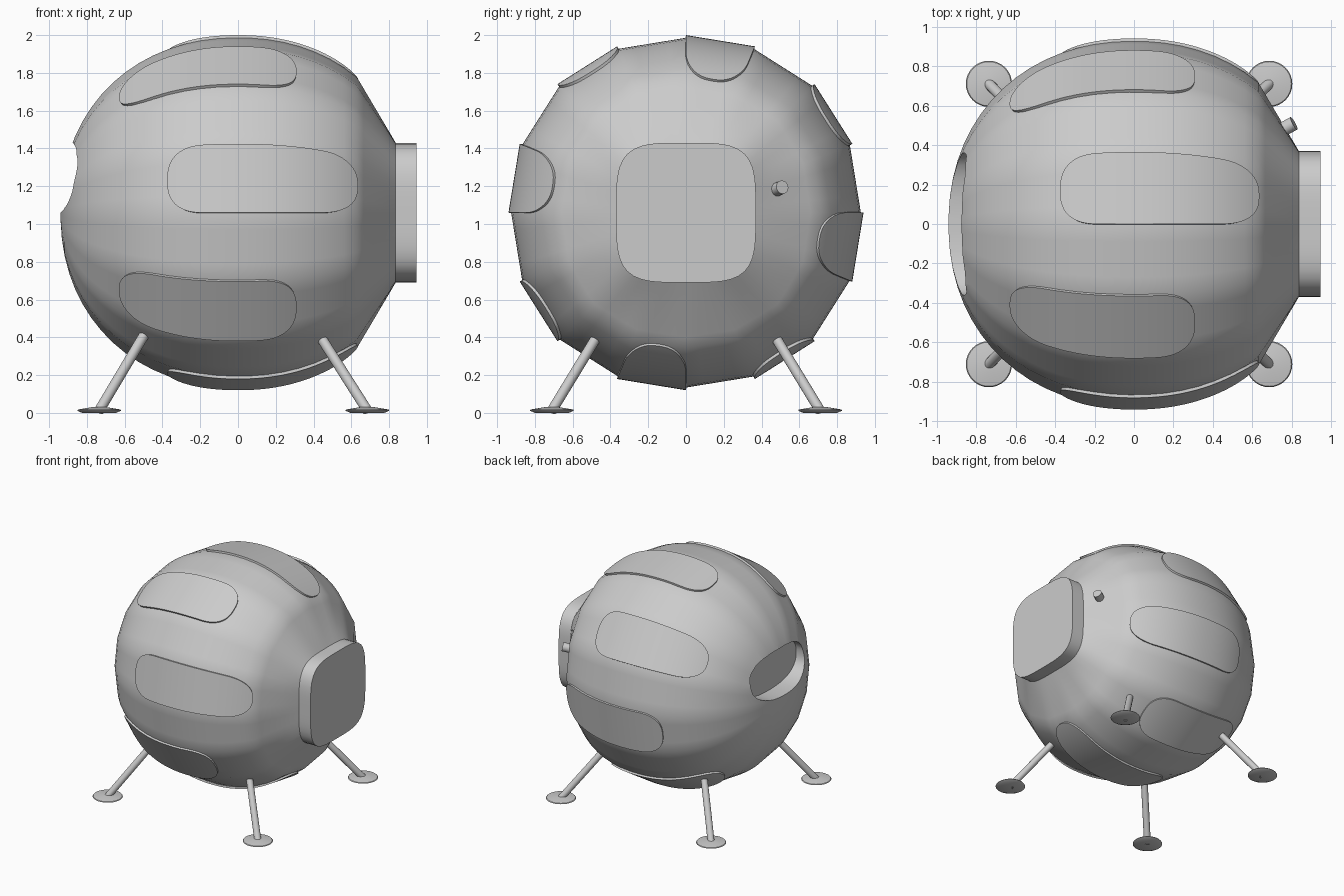
import bpy, bmesh, math
from mathutils import Vector

if "Cube" in bpy.data.objects:
    bpy.data.objects.remove(bpy.data.objects["Cube"])

CZ = 1.06                     # height of the hull centre
STEP = math.radians(22.5)     # the hull section has 16 sides
N = 2.147                     # the hull is a slightly boxy sphere

grey = bpy.data.materials.new("light_grey")
grey.diffuse_color = (0.6, 0.6, 0.6, 1)
grey.use_nodes = True
grey.node_tree.nodes["Principled BSDF"].inputs["Base Color"].default_value = grey.diffuse_color


def smooth(ob, angle):
    bpy.ops.object.select_all(action='DESELECT')
    ob.select_set(True)
    bpy.context.view_layer.objects.active = ob
    bpy.ops.object.shade_smooth_by_angle(angle=math.radians(angle))


def finish(name, bm, angle=40, recalc=True):
    bmesh.ops.remove_doubles(bm, verts=bm.verts[:], dist=1e-5)
    if recalc:
        bmesh.ops.recalc_face_normals(bm, faces=bm.faces[:])
    me = bpy.data.meshes.new(name)
    bm.to_mesh(me)
    bm.free()
    me.materials.append(grey)
    ob = bpy.data.objects.new(name, me)
    bpy.context.collection.objects.link(ob)
    smooth(ob, angle)
    return ob


def loft(name, rings, angle=40):
    """Skin a list of closed rings and cap both ends."""
    bm = bmesh.new()
    rows = [[bm.verts.new(p) for p in ring] for ring in rings]
    n = len(rows[0])
    for a, b in zip(rows, rows[1:]):
        for i in range(n):
            j = (i + 1) % n
            bm.faces.new((a[i], a[j], b[j], b[i]))
    bm.faces.new(rows[0])
    bm.faces.new(rows[-1])
    return finish(name, bm, angle)


def rod(name, a, b, r, sides=20):
    a, b = Vector(a), Vector(b)
    q = (b - a).to_track_quat('Z', 'Y')
    ring = [q @ Vector((r * math.cos(t), r * math.sin(t), 0))
            for t in (2 * math.pi * i / sides for i in range(sides))]
    return loft(name, [[a + p for p in ring], [b + p for p in ring]])


def squircle(t, n):
    return (abs(math.cos(t)) ** n + abs(math.sin(t)) ** n) ** (-1 / n)


def corner(k):
    """Corner k of the unit 16-sided section, in the yz plane."""
    t = k * STEP
    return Vector((0, math.cos(t), math.sin(t))) * squircle(t, N)


def profile(x, rx, r):
    """Section radius of the hull shape at x."""
    return r * max(0.0, 1 - abs(x / rx) ** N) ** (1 / N)


# Hull: faceted boxy sphere that blends into a rounded square hatch on +x
CENTRE = Vector((0, 0, CZ))
SUB = 4


def hull_ring(x, r, k):
    ring = []
    for i in range(16 * SUB):
        p = corner(i // SUB).lerp(corner(i // SUB + 1), (i % SUB) / SUB) * r
        t = math.atan2(p.z, p.y)
        q = Vector((0, math.cos(t), math.sin(t))) * 0.37 * squircle(t, 4)
        ring.append(CENTRE + Vector((x, 0, 0)) + p.lerp(q, k))
    return ring


rings = []
a0, a1 = -math.pi / 2 + 0.03, math.asin(0.63 / 0.94)
for i in range(25):
    x = 0.94 * math.sin(a0 + (a1 - a0) * i / 24)
    rings.append(hull_ring(x, profile(x, 0.94, 0.926), 0))
r_end = profile(0.63, 0.94, 0.926)
for i in range(1, 7):
    rings.append(hull_ring(0.63 + 0.205 * i / 6, r_end, i / 6))
rings += [hull_ring(0.865, r_end, 1), hull_ring(0.945, r_end, 1)]
hull = loft("hull", rings, 70)

# Recessed window opening on -x
oval = [(0.36 * squircle(t, 2.5) * math.cos(t), 1.245 + 0.185 * squircle(t, 2.5) * math.sin(t))
        for t in (2 * math.pi * i / 48 for i in range(48))]
cutter = loft("window_cutter", [[(x, y, z) for y, z in oval] for x in (-1.1, -0.79)])
cutter.hide_render = True
mod = hull.modifiers.new("window", 'BOOLEAN')
mod.operation = 'DIFFERENCE'
mod.solver = 'EXACT'
mod.object = cutter
bpy.context.view_layer.objects.active = hull
bpy.ops.object.modifier_apply(modifier=mod.name)
bpy.data.objects.remove(cutter)
smooth(hull, 50)
smooth(hull, 68)


# Raised rounded panels, one on every second facet
def panel(name, k, x0, x1, end=0.2, cols=48, rows=6):
    bm = bmesh.new()
    grid = []
    for i in range(cols + 1):
        x = x0 + (x1 - x0) * (1 - math.cos(math.pi * i / cols)) / 2
        d = min(x - x0, x1 - x)
        h = 1.0 if d >= end else max(0.0, 1 - ((end - d) / end) ** 2.6) ** (1 / 2.6)
        h = max(h, 0.02)
        r = profile(x, 0.952, 0.94)
        at = CENTRE + Vector((x, 0, 0))
        p, q = at + corner(k) * r, at + corner(k + 1) * r
        grid.append([bm.verts.new(p.lerp(q, 0.5 + h * (j / rows - 0.5))) for j in range(rows + 1)])
    for a, b in zip(grid, grid[1:]):
        for j in range(rows):
            bm.faces.new((a[j], b[j], b[j + 1], a[j + 1]))
    # point the normals outwards before thickening inwards
    bm.normal_update()
    out = corner(k) + corner(k + 1)
    if sum(f.normal.dot(out) for f in bm.faces) < 0:
        bmesh.ops.reverse_faces(bm, faces=bm.faces[:])
    ob = finish(name, bm, recalc=False)
    sol = ob.modifiers.new("thickness", 'SOLIDIFY')
    sol.thickness = 0.03
    sol.offset = -1
    bpy.ops.object.modifier_apply(modifier=sol.name)
    smooth(ob, 40)


for k in range(8):
    span = (-0.63, 0.31) if k % 2 == 0 else (-0.375, 0.635)
    panel(f"hull_panel_{k + 1}", 2 * k + 1, *span)

# Splayed legs with round foot pads
for sx, fx, tx in ((-1, -0.735, -0.51), (1, 0.685, 0.445)):
    for sy in (-1, 1):
        tag = ("left" if sx < 0 else "right") + ("_front" if sy < 0 else "_back")
        foot = Vector((fx, sy * 0.71, 0.012))
        top = Vector((tx, sy * 0.48, 0.39))
        rod(f"leg_{tag}", foot, foot + (top - foot) * 1.2, 0.027)
        pad = [[(fx + r * math.cos(t), sy * 0.71 + r * math.sin(t), z)
                for t in (2 * math.pi * i / 32 for i in range(32))]
               for r, z in ((0.09, 0.0), (0.117, 0.012), (0.112, 0.018), (0.04, 0.03))]
        loft(f"foot_pad_{tag}", pad)

# Small knob beside the hatch
rod("hatch_knob", (0.70, 0.45, 1.17), (0.81, 0.51, 1.195), 0.036)
